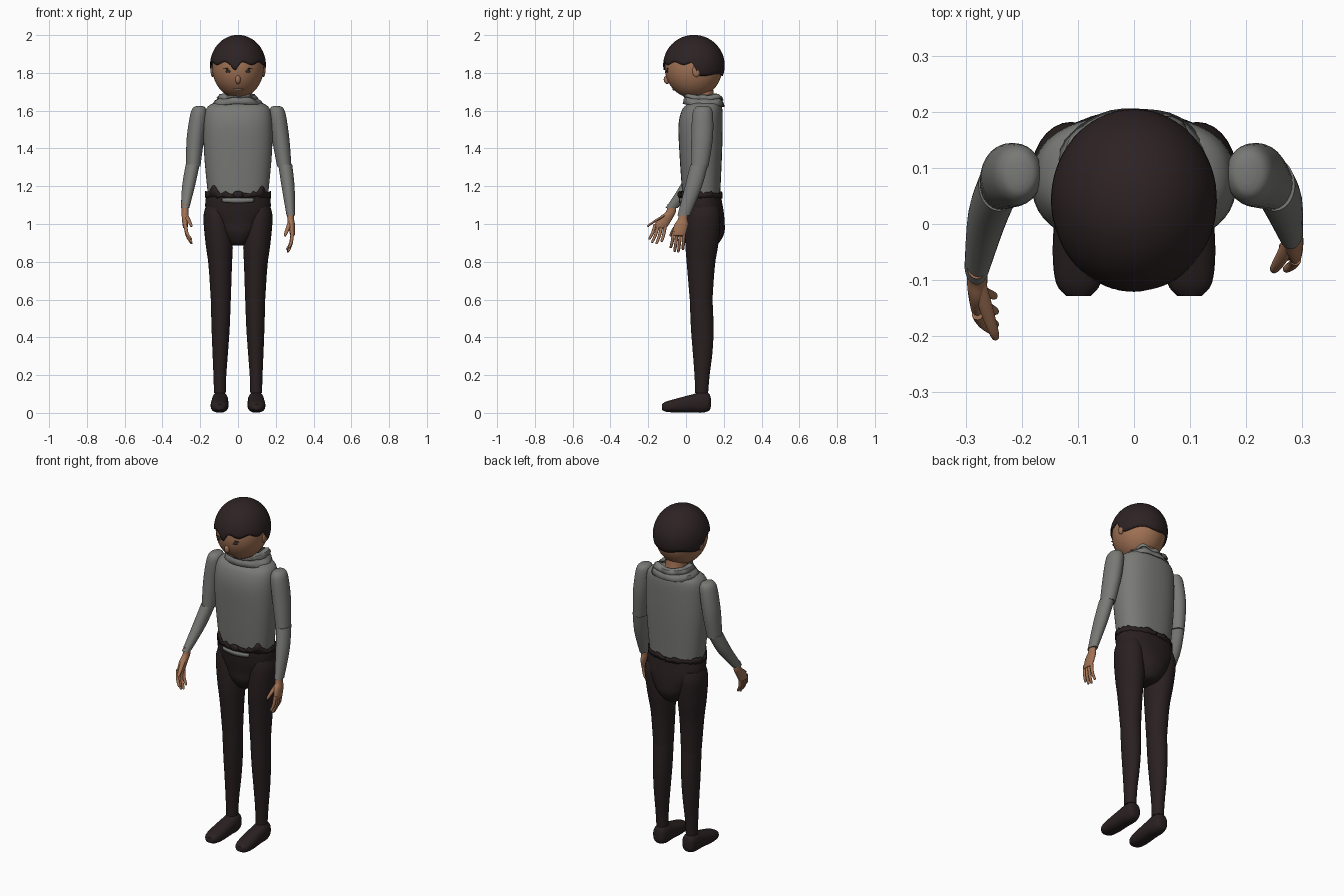
import bpy, bmesh, math, random
from math import sin, cos, pi, radians

random.seed(4)


def material(name, rgb):
    m = bpy.data.materials.new(name)
    m.diffuse_color = (*rgb, 1)
    return m


SKIN = material("brown skin", (0.36, 0.17, 0.09))
HAIR = material("dark brown hair", (0.026, 0.016, 0.017))
SHIRT = material("grey cloth", (0.19, 0.19, 0.18))
PANTS = material("dark trousers", (0.022, 0.014, 0.015))
EYES = material("dark eyes", (0.03, 0.025, 0.025))
LIPS = material("dull lips", (0.2, 0.12, 0.09))


def finish(name, bm, mat, thick=0, angle=50):
    bmesh.ops.recalc_face_normals(bm, faces=bm.faces)
    me = bpy.data.meshes.new(name)
    bm.to_mesh(me)
    bm.free()
    me.materials.append(mat)
    ob = bpy.data.objects.new(name, me)
    bpy.context.collection.objects.link(ob)
    if thick:
        s = ob.modifiers.new("thickness", "SOLIDIFY")
        s.thickness = thick
        s.offset = 0
    bpy.ops.object.select_all(action="DESELECT")
    ob.select_set(True)
    bpy.context.view_layer.objects.active = ob
    bpy.ops.object.shade_smooth_by_angle(angle=radians(angle))
    return ob


def skin_rows(bm, rows, closed=True):
    """Bridge successive rows of points with quads."""
    vs = [[bm.verts.new(p) for p in r] for r in rows]
    n = len(vs[0])
    for a, b in zip(vs, vs[1:]):
        for i in range(n if closed else n - 1):
            j = (i + 1) % n
            bm.faces.new((a[i], a[j], b[j], b[i]))
    return vs


def smooth_rings(rings, steps=4):
    """Catmull-Rom interpolation of ring parameters."""
    out = []
    for k in range(len(rings) - 1):
        p = [rings[max(0, min(len(rings) - 1, k + d))] for d in (-1, 0, 1, 2)]
        for s in range(steps):
            t = s / steps
            out.append([0.5 * (2 * b + (c - a) * t + (2 * a - 5 * b + 4 * c - d) * t * t
                               + (3 * b - a - 3 * c + d) * t ** 3) for a, b, c, d in zip(*p)])
    return out + [list(rings[-1])]


def loft(name, rings, mat, n=28, power=2.0, along_y=False, steps=4):
    """Rings are (cx, cy, z, rx, ry); along_y rings are (cx, cz, y, rx, rz)."""
    bm = bmesh.new()
    rows = []
    for cx, cy, z, rx, ry in smooth_rings(rings, steps):
        row = []
        for i in range(n):
            s, c = sin(2 * pi * i / n), -cos(2 * pi * i / n)
            x = cx + rx * math.copysign(abs(s) ** (2 / power), s)
            y = cy + ry * math.copysign(abs(c) ** (2 / power), c)
            row.append((x, z, y) if along_y else (x, y, z))
        rows.append(row)
    vs = skin_rows(bm, rows)
    bm.faces.new(vs[0])
    bm.faces.new(vs[-1])
    return finish(name, bm, mat)


def ball(name, c, r, mat, seg=32):
    bm = bmesh.new()
    bmesh.ops.create_uvsphere(bm, u_segments=seg, v_segments=seg // 2, radius=1)
    for v in bm.verts:
        v.co = [c[i] + r[i] * v.co[i] for i in range(3)]
    return finish(name, bm, mat)


def band(name, t0, t1, n, radii, low, high, mat, cy=0.08):
    """Thin wall around the body; low and high give its edges at each angle."""
    bm = bmesh.new()
    ts = [t0 + (t1 - t0) * i / n for i in range(n + 1)]
    skin_rows(bm, [[(radii[0] * sin(t), cy - radii[1] * cos(t), f(t)) for t in ts]
                   for f in (low, high)], closed=False)
    return finish(name, bm, mat, 0.008)


# Head, nose, ears and painted face
ball("head", (0, 0.04, 1.832), (0.137, 0.153, 0.166), SKIN, 40)
ball("nose", (0, -0.1, 1.765), (0.014, 0.018, 0.024), SKIN, 16)
ball("mouth", (0, -0.064, 1.714), (0.026, 0.007, 0.008), LIPS, 16)
for s in (-1, 1):
    ball("ear", (s * 0.135, 0.055, 1.81), (0.01, 0.022, 0.032), SKIN, 16)
    ball("eye", (s * 0.05, -0.1, 1.808), (0.017, 0.006, 0.007), EYES, 16)
    ball("eyebrow", (s * 0.055, -0.098, 1.822), (0.022, 0.005, 0.003), EYES, 16)


# Hair cap with an uneven fringe and a longer back
def hair_edge(t):
    a = abs(t)
    back = min(1, max(0, (a - 1.5) / 0.25))
    fringe = 1.85 + 0.008 * sin(9 * t) - 0.03 * math.exp(-((t + 0.1) / 0.13) ** 2)
    return fringe * (1 - back) + (1.79 + 0.006 * cos(5 * t)) * back


bm = bmesh.new()
rows = []
for k in range(1, 17):
    row = []
    for i in range(72):
        t = -pi + 2 * pi * i / 72
        phi = math.acos((hair_edge(t) - 1.84) / 0.158) * k / 16
        row.append((0.145 * sin(phi) * sin(t), 0.042 - 0.16 * sin(phi) * cos(t), 1.84 + 0.158 * cos(phi)))
    rows.append(row)
bm.faces.new(skin_rows(bm, rows)[0])
finish("hair", bm, HAIR, 0.006)

# Neck and torso
loft("neck", [(0, 0.1, 1.6, 0.07, 0.07), (0, 0.09, 1.67, 0.058, 0.06), (0, 0.08, 1.75, 0.06, 0.06)], SKIN)
loft("torso", [(0, 0.082, 1.13, 0.155, 0.098), (0, 0.08, 1.2, 0.164, 0.103), (0, 0.078, 1.38, 0.18, 0.113),
               (0, 0.077, 1.52, 0.182, 0.117), (0, 0.085, 1.6, 0.172, 0.108), (0, 0.095, 1.633, 0.145, 0.09),
               (0, 0.1, 1.645, 0.1, 0.07)], SHIRT, 48, 2.4)

# Crumpled cowl collar: flares up, then folds outward
bm = bmesh.new()
rows = []
for rx, ry, z, wob in ((0.135, 0.108, 1.628, 0.002), (0.118, 0.1, 1.65, 0.006), (0.09, 0.09, 1.665, 0.006),
                       (0.072, 0.078, 1.685, 0.009), (0.092, 0.092, 1.68, 0.01), (0.105, 0.102, 1.662, 0.01)):
    row = []
    for i in range(40):
        t = 2 * pi * i / 40
        w = wob * (sin(3 * t + 1) + 0.7 * sin(7 * t + z * 40))
        row.append(((rx + w) * sin(t), 0.097 - (ry + w) * cos(t), z + 0.5 * w + 0.006 * cos(t)))
    rows.append(row)
skin_rows(bm, rows)
finish("collar", bm, SHIRT, 0.008, 30)


# Torn waistband with a shirt strip showing at the front
def waist_top(t):
    spike = 0.055 * max(0, 1 - abs(abs(t) - 0.83) / 0.2) if abs(t) < 1.2 else 0
    return 1.162 + random.uniform(-0.004, 0.012) + spike


band("waistband", -pi, pi, 64, (0.172, 0.11), lambda t: 1.14 + random.uniform(-0.005, 0.006),
     waist_top, PANTS)
band("shirt_strip", -0.5, 0.5, 12, (0.176, 0.112), lambda t: 1.11 + 0.012 * abs(t),
     lambda t: 1.137, SHIRT)
ball("waist_knot", (0, -0.033, 1.156), (0.03, 0.012, 0.02), PANTS, 10)

# Pelvis
loft("pelvis", [(0, 0.1, 0.885, 0.03, 0.05), (0, 0.1, 0.9, 0.06, 0.075), (0, 0.1, 0.95, 0.098, 0.102),
                (0, 0.099, 1.0, 0.13, 0.106), (0, 0.092, 1.06, 0.168, 0.108), (0, 0.084, 1.12, 0.173, 0.106),
                (0, 0.081, 1.155, 0.165, 0.104)], PANTS, 40, 2.2)

# Legs and shoes
for s in (-1, 1):
    loft("thigh", [(s * 0.112, 0.09, 1.09, 0.06, 0.08), (s * 0.112, 0.09, 1.03, 0.071, 0.092),
                   (s * 0.1, 0.084, 0.9, 0.072, 0.088), (s * 0.094, 0.079, 0.78, 0.062, 0.074),
                   (s * 0.091, 0.08, 0.6, 0.053, 0.06)], PANTS)
    loft("shin", [(s * 0.091, 0.08, 0.605, 0.053, 0.06), (s * 0.092, 0.086, 0.45, 0.048, 0.06),
                  (s * 0.094, 0.088, 0.32, 0.041, 0.052), (s * 0.096, 0.085, 0.2, 0.034, 0.04),
                  (s * 0.096, 0.083, 0.105, 0.031, 0.034)], PANTS)
    loft("shoe", [(s * 0.095, 0.055, 0.132, 0.014, 0.02), (s * 0.095, 0.057, 0.122, 0.034, 0.045),
                  (s * 0.095, 0.056, 0.085, 0.043, 0.055), (s * 0.096, 0.05, 0.03, 0.045, 0.047),
                  (s * 0.098, 0.039, -0.05, 0.047, 0.037), (s * 0.099, 0.033, -0.105, 0.04, 0.027),
                  (s * 0.099, 0.031, -0.128, 0.022, 0.015)], PANTS, 24, 2.5, True)

    # Upper arm
    loft("upper_arm", [(s * 0.203, 0.09, 1.625, 0.012, 0.02), (s * 0.205, 0.09, 1.615, 0.033, 0.042),
                       (s * 0.209, 0.088, 1.575, 0.045, 0.055), (s * 0.226, 0.085, 1.45, 0.046, 0.057),
                       (s * 0.241 + 0.004, 0.072, 1.305, 0.038, 0.047)], SHIRT)


# Forearm, palm, fingers and thumb from a wrist, a knuckle and fingertips
def lower_arm(elbow, middle, wrist, knuckle, tips, thumb):
    loft("forearm", [(*elbow, 0.037, 0.047), (*middle, 0.034, 0.045), (*wrist, 0.022, 0.033)], SHIRT)
    wx, wy, wz = wrist
    kx, ky, kz = knuckle
    loft("palm", [(wx, wy, wz + 0.02, 0.018, 0.023), (wx, wy - 0.005, wz - 0.02, 0.018, 0.026),
                  ((wx + kx) / 2, (wy + ky) / 2, (wz + kz) / 2, 0.018, 0.037),
                  (kx, ky, kz, 0.013, 0.036), (kx, ky, kz - 0.008, 0.006, 0.03)], SKIN, 20)
    for i, (x, y, z) in enumerate(tips):
        fy = ky + (i - 1.5) * 0.018
        loft("finger", [(kx, fy, kz + 0.015, 0.01, 0.009),
                        ((kx + x) / 2 + 0.2 * (kx - x), (fy + y) / 2, (kz + z) / 2, 0.009, 0.0085),
                        (x, y, z + 0.006, 0.007, 0.007), (x, y, z, 0.003, 0.003)], SKIN, 10, steps=3)
    x, y, z = thumb
    loft("thumb", [(wx, wy - 0.015, wz - 0.025, 0.012, 0.012),
                   ((wx + x) / 2, (wy + y) / 2 - 0.012, (wz - 0.02 + z) / 2, 0.012, 0.012),
                   (x, y, z + 0.007, 0.008, 0.008), (x, y, z, 0.003, 0.003)], SKIN, 10, steps=3)


lower_arm((0.25, 0.07, 1.315), (0.266, 0.037, 1.19), (0.279, -0.012, 1.045), (0.288, -0.038, 0.945),
          [(0.272, -0.08, 0.872), (0.268, -0.06, 0.853), (0.265, -0.04, 0.85), (0.262, -0.016, 0.863)],
          (0.25, -0.08, 0.935))
lower_arm((-0.24, 0.07, 1.315), (-0.262, 0.012, 1.2), (-0.28, -0.075, 1.085), (-0.279, -0.135, 0.985),
          [(-0.25, -0.192, 0.918), (-0.248, -0.178, 0.9), (-0.248, -0.155, 0.893), (-0.25, -0.128, 0.905)],
          (-0.248, -0.198, 0.985))
